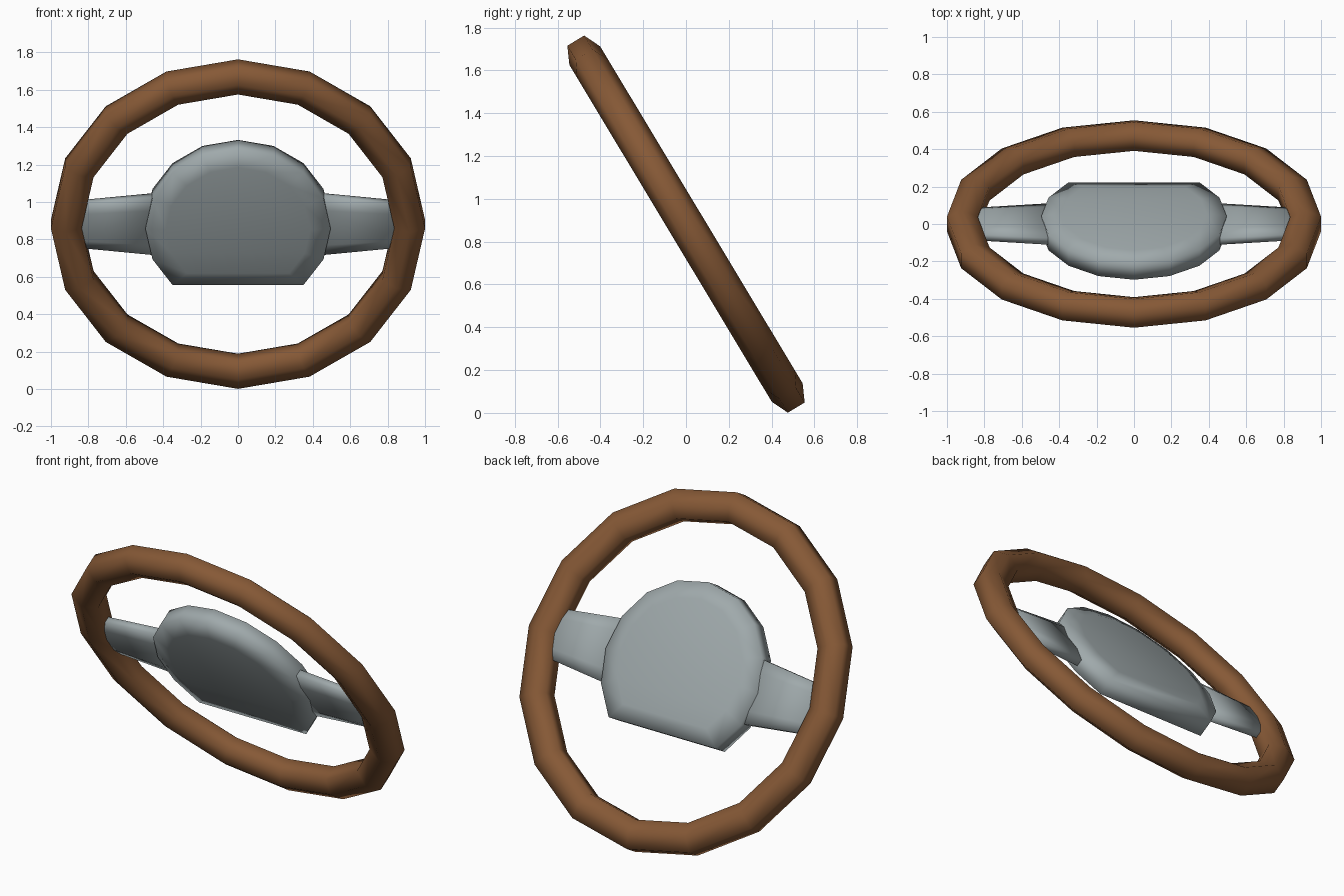
import bpy, math
from mathutils import Matrix

if "Cube" in bpy.data.objects:
    bpy.data.objects.remove(bpy.data.objects["Cube"])

# local frame: x across, y up the wheel plane, z out towards front and down
TILT = Matrix.Translation((0, 0, 0.882)) @ Matrix.Rotation(math.radians(121), 4, 'X')
N = 16


def material(name, col):
    m = bpy.data.materials.new(name)
    m.diffuse_color = (*col, 1)
    m.use_nodes = True
    m.node_tree.nodes["Principled BSDF"].inputs["Base Color"].default_value = m.diffuse_color
    return m


wood = material("brown wood", (0.24, 0.10, 0.037))
grey = material("grey metal", (0.35, 0.40, 0.41))


def loft(name, rings, mat, closed=False):
    """Skin a list of equal rings; cap the ends unless the loop is closed."""
    k, n = len(rings[0]), len(rings)
    verts = [p for r in rings for p in r]
    faces = []
    for i in range(n if closed else n - 1):
        a, b = i * k, (i + 1) % n * k
        faces += [(a + j, a + (j + 1) % k, b + (j + 1) % k, b + j) for j in range(k)]
    if not closed:
        faces += [tuple(reversed(range(k))), tuple(range((n - 1) * k, n * k))]
    me = bpy.data.meshes.new(name)
    me.from_pydata(verts, [], faces)
    me.transform(TILT)
    me.materials.append(mat)
    ob = bpy.data.objects.new(name, me)
    bpy.context.collection.objects.link(ob)
    bpy.context.view_layer.objects.active = ob
    ob.select_set(True)
    bpy.ops.object.mode_set(mode='EDIT')
    bpy.ops.mesh.select_all(action='SELECT')
    bpy.ops.mesh.normals_make_consistent(inside=False)
    bpy.ops.object.mode_set(mode='OBJECT')
    bpy.ops.object.shade_smooth()
    ob.select_set(False)
    return ob


# rim: six-sided tube swept around sixteen stations
section = [(1.0, 0.046), (0.918, 0.084), (0.836, 0.046),
           (0.836, -0.046), (0.918, -0.084), (1.0, -0.046)]
rim = []
for i in range(N):
    a = math.tau * i / N
    rim.append([(r * math.cos(a), r * math.sin(a), z) for r, z in section])
loft("rim", rim, wood, closed=True)

# hub: round pad cut flat at the bottom, bevelled on both faces
outline = [(0.495 * math.cos(a), 0.495 * math.sin(a))
           for a in (math.tau * i / N for i in range(-2, 11))]
hub = [[(x * s, (y - 0.05) * s + 0.05, z) for x, y in outline]
       for s, z in ((0.78, -0.075), (1, -0.05), (1, 0.05), (0.78, 0.075))]
loft("hub", hub, grey)

# spokes: flattened eight-sided bars tapering towards the rim
for side, name in ((1, "right_spoke"), (-1, "left_spoke")):
    bar = []
    for x, h, t in ((0.44, 0.182, 0.042), (0.88, 0.134, 0.038)):
        bar.append([(side * x, sy * h, sz * t) for sy, sz in (
            (1, 0.5), (0.6, 1), (-0.6, 1), (-1, 0.5),
            (-1, -0.5), (-0.6, -1), (0.6, -1), (1, -0.5))])
    loft(name, bar, grey)
